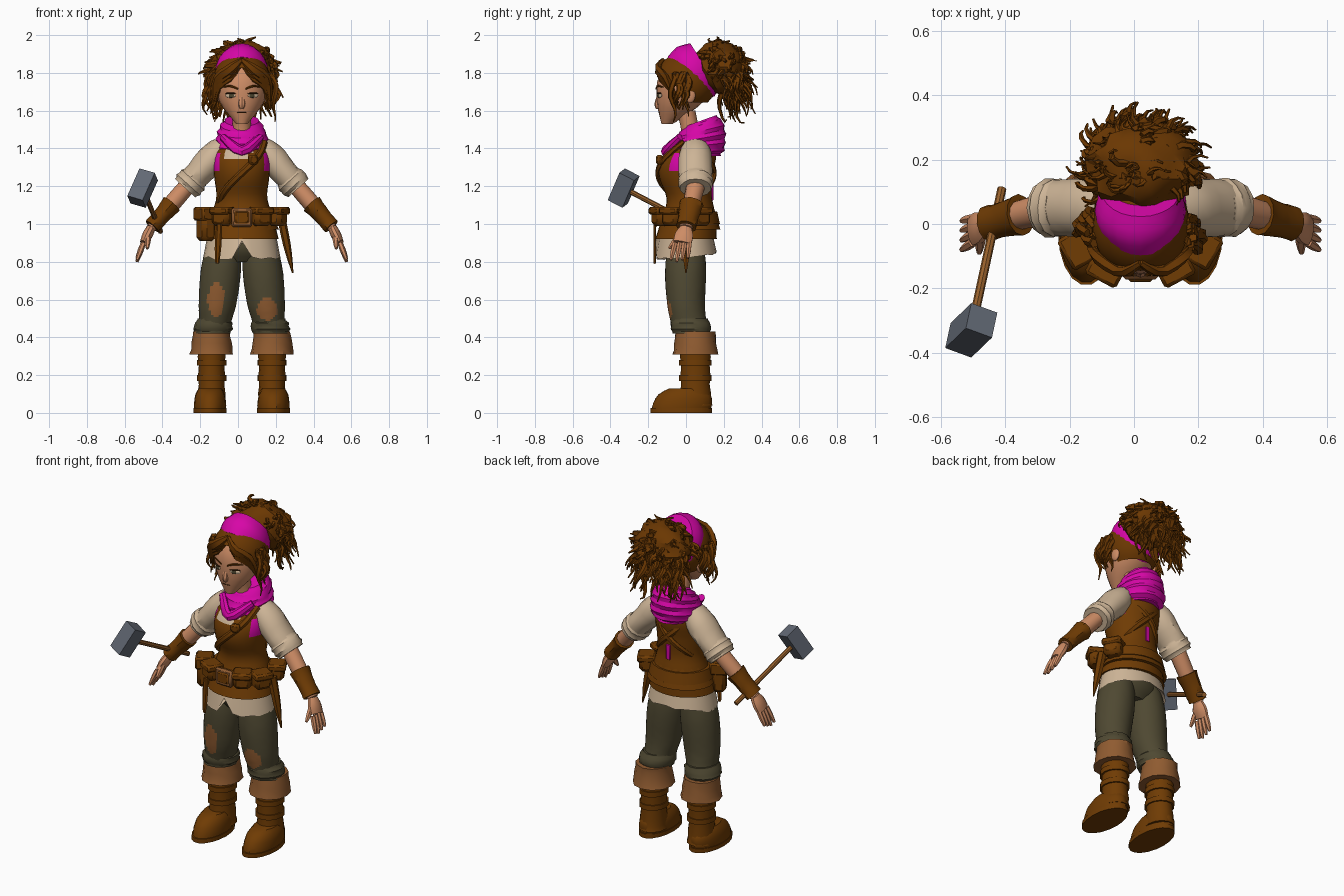
import bpy, bmesh, math, random
from mathutils import Vector, Matrix

random.seed(7)
if "Cube" in bpy.data.objects:
    bpy.data.objects.remove(bpy.data.objects["Cube"])
BODY_OFFSET = .02
X_AXIS, Y_AXIS, Z_AXIS = Matrix.Identity(3)


def colour(name, code):
    channels = [(byte / 255) ** 2.2 for byte in bytes.fromhex(code)] + [1]
    material = bpy.data.materials.new(name)
    material.use_nodes = True
    material.diffuse_color = channels
    material.node_tree.nodes["Principled BSDF"].inputs["Base Color"].default_value = channels
    return material


LEATHER = colour("brown leather", "6F3E0C")
HAIR = colour("brown hair", "6A3A09")
PINK = colour("magenta cloth", "D60FA6")
CREAM = colour("cream linen", "CDB496")
TAN = colour("tan suede", "8F5C34")
SKIN = colour("skin", "CC8B65")
OLIVE = colour("olive trousers", "504A35")
STEEL = colour("grey steel", "626873")
WOOD = colour("handle wood", "95602F")
DARK = colour("dark brown", "3A2410")


def point(x, y, z):
    return Vector((x, y, z))


def level(z, y=0, x=0):
    return Vector((x, y, z))


def blend(keys, t):
    """Smooth value at t through evenly spaced numbers or vectors."""
    if isinstance(keys, float):
        return keys
    last = len(keys) - 1
    i = min(int(t * last), last - 1)
    f = t * last - i
    before, start, end, after = (keys[max(0, min(last, i + k))] for k in (-1, 0, 1, 2))
    leave, arrive = (end - before) / 2, (after - start) / 2
    change = end - start
    return start + leave * f + (change * 3 - leave * 2 - arrive) * f ** 2 + (leave + arrive - change * 2) * f ** 3


def sweep(bm, path, wide, deep=None, steps=8, sides=12, ref=Y_AXIS, flat=False, rough=0, ripple=0, turn=0):
    """Add a closed tube with elliptical sections along a smooth path."""
    deep = deep or wide
    centres = [blend(path, i / steps) for i in range(steps + 1)]
    rings = []
    for i, centre in enumerate(centres):
        along = Z_AXIS if flat else (centres[min(i + 1, steps)] - centres[max(i - 1, 0)]).normalized()
        guide = X_AXIS if abs(along.dot(ref)) > .95 else ref
        u = guide.cross(along).normalized()
        v = along.cross(u)
        a, b = blend(wide, i / steps), blend(deep, i / steps)
        ring = []
        for k in range(sides):
            angle = math.tau * k / sides + turn
            scale = 1 + random.uniform(-rough, rough) + ripple * (-1) ** i
            ring.append(bm.verts.new(centre + (u * a * math.cos(angle) + v * b * math.sin(angle)) * scale))
        rings.append(ring)
    for low, high in zip(rings, rings[1:]):
        for k in range(sides):
            j = (k + 1) % sides
            bm.faces.new((low[k], low[j], high[j], high[k]))
    bm.faces.new(rings[0])
    bm.faces.new(rings[-1])


def finish(bm, name, materials, rule=None):
    bmesh.ops.recalc_face_normals(bm, faces=bm.faces)
    if rule:
        for face in bm.faces:
            face.material_index = int(rule(face.calc_center_median()))
    mesh = bpy.data.meshes.new(name)
    bm.to_mesh(mesh)
    bm.free()
    for material in materials if isinstance(materials, tuple) else (materials,):
        mesh.materials.append(material)
    mesh.shade_smooth()
    mesh.set_sharp_from_angle(angle=math.radians(35))
    ob = bpy.data.objects.new(name, mesh)
    ob.location.x = BODY_OFFSET
    bpy.context.scene.collection.objects.link(ob)
    return ob


def loft(name, materials, path, wide, deep=None, rule=None, **options):
    bm = bmesh.new()
    sweep(bm, path, wide, deep, **options)
    return finish(bm, name, materials, rule)


def stack(name, materials, path, wide, deep=None, **options):
    return loft(name, materials, path, wide, deep, flat=True, **options)


def placement(place, size, turn):
    return Matrix.Translation(place) @ Matrix.Rotation(turn, 4, "Z") @ Matrix.Diagonal((*size, 1))


def box(name, material, place, size, turn=0, bevel=.01):
    bm = bmesh.new()
    bmesh.ops.create_cube(bm, size=1, matrix=placement(place, size, turn))
    ob = finish(bm, name, material)
    modifier = ob.modifiers.new("soft edges", "BEVEL")
    modifier.width, modifier.segments = bevel, 1


def ball(name, material, place, size, turn=0, rough=0):
    bm = bmesh.new()
    bmesh.ops.create_icosphere(bm, subdivisions=3, radius=1)
    for vert in bm.verts:
        vert.co *= 1 + random.uniform(-rough, rough)
    bm.transform(placement(place, size, turn))
    finish(bm, name, material)


# Head, face and neck
stack("head", SKIN, [level(1.53, -.1), level(1.65, -.03), level(1.78), level(1.9)],
      wide=[.03, .12, .135, .06], deep=[.03, .125, .145, .06], sides=20, steps=12)
stack("neck", SKIN, [level(1.38, .05), level(1.6)], wide=[.08, .05, .05])
stack("nose", SKIN, [level(1.69, -.14), level(1.61, -.15)], wide=[.01, .016, .02, .01], sides=8)
ball("mouth", DARK, level(1.59, -.14), (.026, .006, .004))
for s in (1, -1):
    ball("eye", CREAM, point(s * .06, -.14, 1.68), (.03, .006, .012), s * .4)
    ball("iris", OLIVE, point(s * .055, -.145, 1.68), (.016, .005, .012), s * .4)
    ball("eyelid", DARK, point(s * .06, -.143, 1.692), (.032, .006, .004), s * .4)
    loft("eyebrow", HAIR, [point(s * .02, -.16, 1.715), point(s * .06, -.15, 1.73), point(s * .1, -.12, 1.725)],
         wide=[.004, .006, .003], deep=.003, sides=6)
    ball("ear", SKIN, point(s * .13, .02, 1.68), (.014, .03, .04))

# Hair cap, cut away around the face
bm = bmesh.new()
bmesh.ops.create_uvsphere(bm, u_segments=32, v_segments=20, radius=1)
bm.transform(placement(level(1.755), (.152, .163, .157), 0))
spare = []
for face in bm.faces:
    c = face.calc_center_median()
    if c.z < 1.65 or (c.y < -.02 and c.z < 1.84 - .8 * abs(c.x)):
        spare.append(face)
bmesh.ops.delete(bm, geom=spare, context="FACES")
finish(bm, "hair_cap", HAIR)

# Swept fringe and loose curls beside the face
bm = bmesh.new()
for s in (1, -1):
    for row in range(3):
        shift = point(0, .01, -.02) * row
        sweep(bm, [point(0, -.12, 1.87) + shift, point(s * .06, -.15, 1.82) + shift,
                   point(s * .13, -.1, 1.76) + shift, point(s * .15, -.06, 1.65) + shift],
              wide=[.01, .03, .03, .005], deep=[.01, .018, .018, .005], sides=6, rough=.1)
    for lock in range(10):
        root = point(s * random.uniform(.14, .155), random.uniform(-.07, .03), 1.8)
        length, flare = random.uniform(.15, .27), random.uniform(0, .05)
        path = [root + point(s * flare * math.sin(k / 3) + .014 * math.sin(k + lock),
                             .014 * math.cos(k + lock), -length * k / 8) for k in range(9)]
        sweep(bm, path, wide=[.014, .014, .003], sides=5)
finish(bm, "face_locks", HAIR)

# Head band, tilted from brow to nape
tilt = point(0, .84, .54) * .07
middle = level(1.8, .04)
loft("head_band", PINK, [middle - tilt, middle + tilt], wide=[.145, .162, .14], deep=[.118, .142, .12],
     steps=6, sides=24, ref=X_AXIS, rough=.01)
ball("band_knot", PINK, point(-.03, .13, 1.7), (.04, .03, .03), rough=.1)

# Curly ponytail
ball("ponytail_mass", HAIR, level(1.83, .18), (.17, .14, .135), rough=.1)
bm = bmesh.new()
for lock in range(250):
    way = point(random.gauss(0, 1.2), random.gauss(.35, 1), random.gauss(.1, 1)).normalized()
    if way.y < -.6 or (way.z < -.25 and way.y < .1):
        continue
    drop = random.uniform(.04, .26) * (.3 if way.y < 0 else 1) * (1 - max(way.z, 0) / 2)
    reach, spin, girth = random.uniform(.8, 1), random.uniform(0, 6), random.uniform(.017, .026)
    away = point(way.x * .215, way.y * .195, way.z * .18) * reach
    path = []
    for k in range(8):
        t = k / 7
        curl = point(math.sin(k * 1.3 + spin), math.cos(k * 1.3 + spin), 0) * .018
        spot = level(1.84, .175) + away * math.sqrt(t) + curl
        spot.z = min(max(spot.z - drop * t * t, 1.55 + curl.x), 1.99)
        path.append(spot)
    sweep(bm, path, wide=[girth, girth, .004], deep=[girth * .6, girth * .6, .003], steps=10, sides=5)
finish(bm, "ponytail_curls", HAIR)

# Neck scarf with folds, higher at the back
scarf = stack("scarf", PINK, [level(1.36, .05), level(1.54, .08)], wide=[.11, .14, .135, .12, .09],
              deep=[.13, .15, .145, .12, .08], steps=12, sides=20, ripple=.03, rough=.03)
for vert in scarf.data.vertices:
    vert.co.z += (vert.co.y - .06) * (vert.co.z - 1.36) * 2
loft("scarf_front_fold", PINK, [point(-.1, -.03, 1.46), level(1.385, -.11), point(.1, -.03, 1.46)],
     wide=[.02, .03, .02], deep=.023, sides=8, rough=.08)


# Vest with linen neckline and magenta armholes
def vest_colour(c):
    if abs(c.x) > .122 and c.z > 1.29:
        return 2
    return c.y < -.03 and c.z > 1.33 and abs(c.x + .02) < .065


stack("vest", (LEATHER, CREAM, PINK), [level(.92), level(1.1, .02), level(1.28), level(1.45, .05)],
      wide=[.195, .17, .135, .145, .15, .1], deep=[.163, .145, .12, .142, .142, .08], steps=18, sides=28,
      rule=vest_colour)

# Shirt hem with a front slit, hips and skirt tier
hem = stack("shirt_hem", CREAM, [level(.95), level(.82), level(.9)], wide=[.18, .205, .15],
            deep=[.14, .162, .11], steps=2, sides=24)
for vert in hem.data.vertices:
    if vert.co.z < .85:
        slit = abs(vert.co.x) < .02 and vert.co.y < 0
        vert.co.z += .09 if slit else random.uniform(-.01, .01) + max(vert.co.y, 0) / 6
stack("hips", OLIVE, [level(.8), level(.93)], wide=[.1, .16, .15], deep=[.07, .11, .11], sides=16)
stack("skirt_tier", LEATHER, [level(.97, .02), level(1.08, .02)], wide=[.197, .15], deep=[.162, .13],
      steps=2, sides=20)

# Belt, buckle, pouches and hanging gear
stack("belt", LEATHER, [level(1, .01), level(1.065, .01)], wide=[.19, .175], deep=[.17, .155],
      steps=2, sides=20)
box("buckle", TAN, level(1.035, -.16), (.11, .025, .1))
box("buckle_centre", LEATHER, level(1.035, -.17), (.08, .02, .07))
for degrees in (-150, -118, -62, -30, 30):
    angle = math.radians(degrees)
    tall = .18 if degrees == -150 else .1
    place = point(.22 * math.cos(angle), .15 * math.sin(angle), 1.09 - tall / 2)
    box("pouch", LEATHER, place, (.1, .08, tall), angle + math.pi / 2, bevel=.02)
    box("pouch_flap", LEATHER, place + Z_AXIS * tall * .3, (.11, .1, tall * .4), angle + math.pi / 2)
loft("dagger_sheath", LEATHER, [point(.21, 0, 1.03), point(.27, 0, .74)], wide=[.022, .02, .004],
     deep=[.03, .025, .004], sides=6)
loft("hanging_strap", LEATHER, [point(-.12, -.165, 1), point(-.13, -.165, .79)], wide=[.014, .018, .01],
     deep=.008, sides=6)


# Straps crossing the chest and back
def sash(name, lean, facing):
    turns = [k / 2 for k in range(-3, 4)]
    path = [point(lean * .12 * math.sin(q), facing * .15 * math.cos(q), 1.27 + .11 * q) for q in turns]
    loft(name, LEATHER, path, wide=.018, deep=.014, steps=12, sides=6)


sash("chest_strap", lean=1, facing=-1)
sash("back_strap", lean=1, facing=1)
sash("back_strap", lean=-1, facing=1)
box("strap_clip", LEATHER, point(.06, -.14, 1.34), (.05, .03, .05), .3)
box("back_lacing", PINK, level(1.17, .14), (.025, .009, .09), bevel=.002)

for s in (1, -1):
    # Arm: rolled sleeve, forearm and bracer
    shoulder, elbow, wrist = point(s * .1, .05, 1.41), point(s * .29, .05, 1.2), point(s * .48, 0, .98)
    knuckle, fingertip = point(s * .52, -.02, .9), point(s * .555, -.035, .8)
    loft("sleeve", CREAM, [shoulder, elbow], wide=[.06, .08, .07, .07], deep=[.07, .09, .09, .08],
         sides=14, rough=.03)
    loft("sleeve_roll", CREAM, [shoulder.lerp(elbow, .75), shoulder.lerp(elbow, 1.05)],
         wide=[.07, .08, .08, .07], deep=[.08, .09, .09, .08], steps=6, sides=14, ripple=.03, rough=.03)
    loft("forearm", SKIN, [elbow, wrist], wide=[.045, .045, .025], deep=[.05, .045, .035])
    loft("bracer", LEATHER, [elbow.lerp(wrist, .43), elbow.lerp(wrist, .97)], wide=[.055, .045, .045],
         deep=[.065, .055, .055], rough=.03)
    # Hand with four fingers and a thumb
    loft("palm", SKIN, [wrist, knuckle], wide=[.024, .027, .02], deep=[.032, .05, .05], sides=10)
    for finger in range(4):
        spread = Y_AXIS * (finger - 1.5) * .025
        shorter = Z_AXIS * .01 * abs(finger - 1)
        loft("finger", SKIN, [knuckle + spread, fingertip + spread * 1.2 + shorter],
             wide=[.014, .014, .008], steps=4, sides=6)
    loft("thumb", SKIN, [wrist.lerp(knuckle, .4) - Y_AXIS * .02, point(s * .5, -.09, .87)],
         wide=[.016, .016, .008], steps=4, sides=6)

    # Trouser leg with oval knee patch and rolled end
    patch_z, patch_wide, patch_tall = (.55, .055, .06) if s > 0 else (.6, .045, .09)
    stack("trouser_leg", (OLIVE, TAN), [point(s * .095, 0, .92), point(s * .128, 0, .58), point(s * .15, .03, .42)],
          wide=[.08, .106, .1, .085, .09], deep=[.09, .108, .1, .095, .1], steps=36, sides=40, rough=.005,
          rule=lambda c: c.y < -.03 and math.hypot((abs(c.x) - .135) / patch_wide, (c.z - patch_z) / patch_tall) < 1)
    stack("trouser_roll", OLIVE, [point(s * .145, .02, .5), point(s * .155, .03, .42)], wide=[.085, .103, .095],
          deep=[.095, .108, .1], steps=6, sides=14, ripple=.02, rough=.03)
    # Boot: cuff, shaft, foot, sole and straps
    x = s * .16
    stack("boot_cuff", TAN, [level(.43, .05, x), level(.31, .05, x)], wide=[.097, .105, .115],
          deep=[.105, .11, .12], steps=4, rough=.03)
    stack("boot_shaft", LEATHER, [level(.36, .05, x), level(.04, .05, x)], wide=[.076, .07, .07, .076],
          deep=[.085, .08, .08, .09], sides=14, ripple=.03)
    stack("boot_foot", LEATHER, [level(.02, -.025, x * 1.05), level(.13, 0, x * 1.05)],
          wide=[.084, .085, .078, .06], deep=[.158, .157, .14, .09], steps=6, sides=18, rough=.01)
    stack("boot_sole", LEATHER, [level(0, -.025, x * 1.05), level(.025, -.025, x * 1.05)],
          wide=.088, deep=.166, steps=1, sides=18)
    for z in (.17, .25):
        stack("boot_strap", LEATHER, [level(z, .05, x), level(z + .03, .05, x)], wide=.078, deep=.088,
              steps=1, sides=14)

# Hammer
butt, top = point(-.43, .11, .96), point(-.525, -.33, 1.19)
shaft = (top - butt).normalized()
loft("hammer_handle", WOOD, [butt, top], wide=.014, steps=1, sides=8, ref=Z_AXIS)
across = point(.36, .3, .87)
across = (across - shaft * across.dot(shaft)).normalized() * .085
loft("hammer_head", STEEL, [top - across, top + across], wide=.063, steps=1, sides=4, ref=shaft,
     turn=math.pi / 4)
